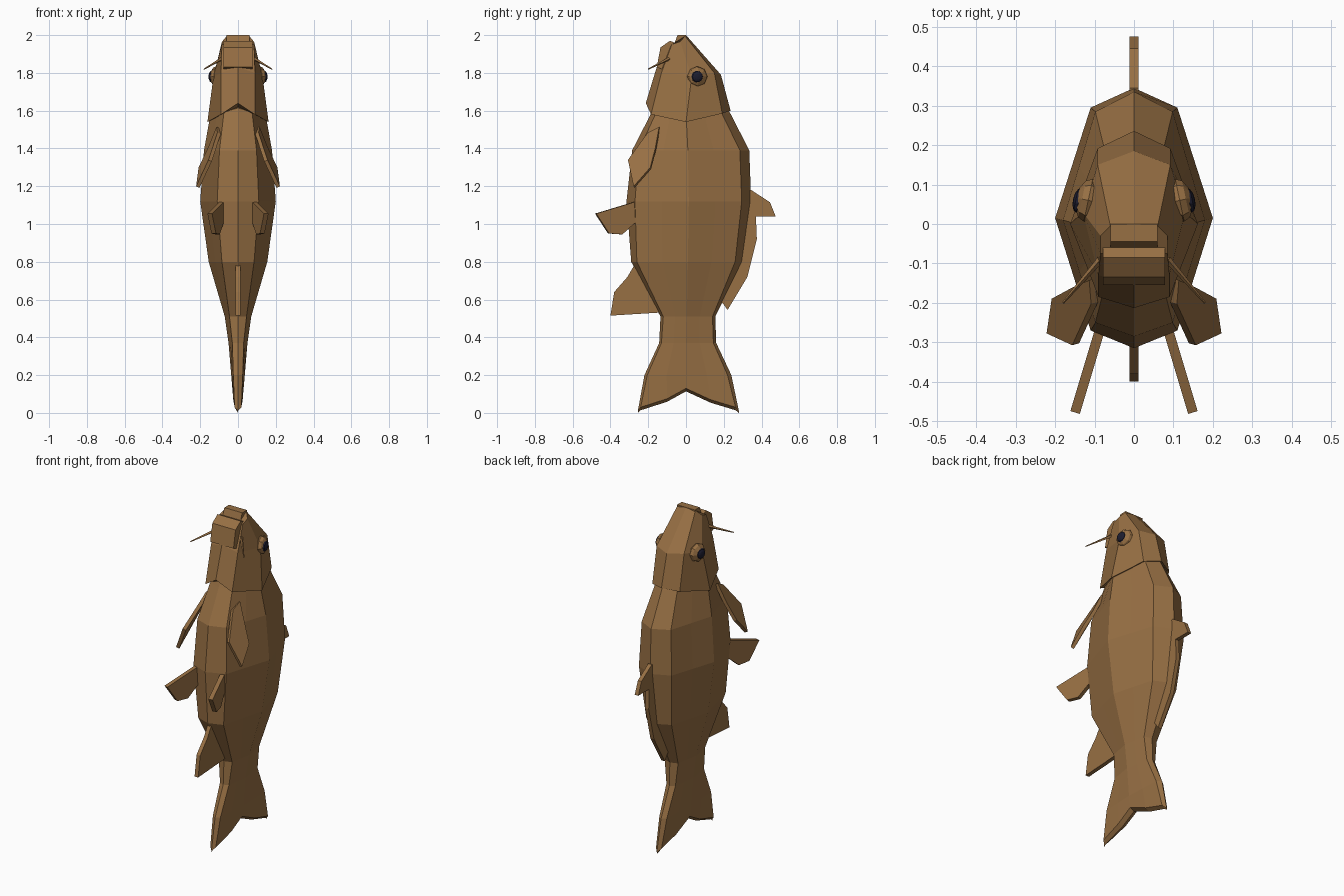
import bpy, bmesh, math
from mathutils import Vector

if "Cube" in bpy.data.objects:
    bpy.data.objects.remove(bpy.data.objects["Cube"])


def material(name, rgb):
    m = bpy.data.materials.new(name)
    m.diffuse_color = (*rgb, 1)
    m.use_nodes = True
    m.node_tree.nodes["Principled BSDF"].inputs["Base Color"].default_value = m.diffuse_color
    return m


BROWN = material("golden brown", (0.31, 0.16, 0.057))
NAVY = material("dark navy", (0.012, 0.012, 0.028))


def finish(name, bm, mat):
    bmesh.ops.remove_doubles(bm, verts=bm.verts, dist=0.0005)
    bmesh.ops.recalc_face_normals(bm, faces=bm.faces)
    me = bpy.data.meshes.new(name)
    bm.to_mesh(me)
    bm.free()
    me.materials.append(mat)
    ob = bpy.data.objects.new(name, me)
    bpy.context.collection.objects.link(ob)
    return ob


def loft(name, halves):
    """Skin half rings (running back to front) mirrored across x = 0."""
    bm = bmesh.new()
    rings = []
    for half in halves:
        pts = list(half) + [(-x, y, z) for x, y, z in reversed(half[1:-1])]
        rings.append([bm.verts.new(p) for p in pts])
    n = len(rings[0])
    for a, b in zip(rings, rings[1:]):
        for i in range(n):
            j = (i + 1) % n
            bm.faces.new((a[i], a[j], b[j], b[i]))
    bm.faces.new(rings[0])
    if any(abs(p[0]) > 0.001 for p in halves[-1]):
        bm.faces.new(rings[-1])
    return finish(name, bm, BROWN)


def slab(name, pts, thick):
    """Flat fin from an outline, thickened evenly on both sides."""
    bm = bmesh.new()
    bm.faces.new([bm.verts.new(p) for p in pts])
    ob = finish(name, bm, BROWN)
    mod = ob.modifiers.new("thickness", "SOLIDIFY")
    mod.thickness, mod.offset = thick, 0
    return ob


# body and tail: z, back y, back shoulder y, middle y, belly shoulder y, belly y, shoulder x, side x
rows = [
    (1.66, 0.19, 0.15, 0.0, -0.13, -0.15, 0.06, 0.125),
    (1.585, 0.235, 0.19, 0.0, -0.16, -0.185, 0.075, 0.145),
    (1.39, 0.335, 0.285, 0.01, -0.25, -0.285, 0.098, 0.18),
    (1.12, 0.345, 0.295, 0.015, -0.27, -0.315, 0.11, 0.2),
    (0.80, 0.30, 0.26, 0.01, -0.26, -0.29, 0.085, 0.155),
    (0.51, 0.155, 0.14, 0.005, -0.12, -0.135, 0.045, 0.07),
    (0.37, 0.16, 0.145, 0.0, -0.13, -0.142, 0.03, 0.05),
    (0.20, 0.24, 0.22, 0.0, -0.205, -0.22, 0.025, 0.036),
]


def mid(a, b):
    return tuple((p + q) / 2 for p, q in zip(a, b))


halves = []
for z, yb, sb, ym, sf, yf, xs, w in rows:
    b, m, f = (xs, sb, z), (w, ym, z), (xs, sf, z)
    halves.append([(0, yb, z), b, mid(b, m), m, mid(m, f), f, (0, yf, z)])
# forked tail edge, then closed to a thin ridge
fork_y = (0.28, 0.262, 0.13, 0.0, -0.10, -0.24, -0.255)
fork_z = (0.01, 0.03, 0.07, 0.13, 0.075, 0.03, 0.01)
fork_x = (0, 0.018, 0.025, 0.027, 0.025, 0.018, 0)
halves.append(list(zip(fork_x, fork_y, fork_z)))
halves.append([(0, y, max(0, z - 0.016)) for y, z in zip(fork_y, fork_z)])
loft("body", halves)

# head with the gill cover overlapping the body
loft("head", [
    [(0, 0.0, 2.0), (0.06, -0.005, 1.995), (0.085, -0.03, 1.965), (0.085, -0.075, 1.95), (0, -0.08, 1.955)],
    [(0, 0.185, 1.79), (0.092, 0.15, 1.80), (0.13, 0.03, 1.78), (0.09, -0.13, 1.80), (0, -0.155, 1.83)],
    [(0, 0.236, 1.60), (0.092, 0.192, 1.585), (0.162, 0.0, 1.54), (0.09, -0.185, 1.58), (0, -0.213, 1.64)],
    [(0, 0.20, 1.61), (0.07, 0.165, 1.60), (0.138, 0.0, 1.55), (0.07, -0.155, 1.59), (0, -0.175, 1.62)],
])

# upper lip and lower jaw: side profiles spanning the snout
for name, hw, prof in (
    ("upper_lip", 0.06, [(0.0, 2.0), (-0.045, 2.0), (-0.06, 1.96), (0.0, 1.93)]),
    ("lower_jaw", 0.078, [(-0.06, 1.96), (-0.085, 1.97), (-0.135, 1.935), (-0.155, 1.83), (-0.07, 1.80)]),
):
    slab(name, [(0, y, z) for y, z in prof], hw * 2)

# single fins on the centre line
slab("dorsal_fin", [(0, y, z) for y, z in (
    (0.28, 1.16), (0.345, 1.18), (0.445, 1.115), (0.475, 1.04), (0.37, 1.04),
    (0.375, 0.92), (0.325, 0.72), (0.22, 0.545), (0.195, 0.58), (0.14, 0.62), (0.25, 0.85))], 0.024)
slab("anal_fin", [(0, y, z) for y, z in (
    (-0.25, 0.79), (-0.275, 0.78), (-0.31, 0.72), (-0.38, 0.64), (-0.40, 0.515),
    (-0.155, 0.53), (-0.11, 0.54))], 0.024)

# paired parts
for s, side in ((1, "right"), (-1, "left")):
    slab("pectoral_fin_" + side, [(s * x, y, z) for x, y, z in (
        (0.105, -0.14, 1.51), (0.10, -0.20, 1.48), (0.148, -0.305, 1.335),
        (0.213, -0.275, 1.195), (0.20, -0.187, 1.295), (0.15, -0.16, 1.40))], 0.02)
    slab("pelvic_fin_" + side, [(s * (0.09 + (-y - 0.28) * 0.3), y, z) for y, z in (
        (-0.23, 1.12), (-0.28, 1.115), (-0.478, 1.055), (-0.41, 0.95),
        (-0.34, 0.945), (-0.28, 1.0), (-0.23, 1.03))], 0.025)

    # barbel: thin tapered three-sided whisker
    a, b = Vector((s * 0.085, -0.09, 1.875)), Vector((s * 0.18, -0.20, 1.82))
    bm = bmesh.new()
    bmesh.ops.create_cone(bm, segments=4, radius1=0.009, radius2=0.003,
                          depth=(b - a).length, cap_ends=True)
    ob = finish("barbel_" + side, bm, BROWN)
    ob.location = (a + b) / 2
    ob.rotation_euler = (b - a).to_track_quat("Z", "Y").to_euler()

    # eye rim and pupil: flattened spheres facing sideways
    for name, seg, rad, depth, x, mat in (("eye", 8, 0.055, 0.032, 0.116, BROWN),
                                          ("pupil", 10, 0.032, 0.015, 0.14, NAVY)):
        bm = bmesh.new()
        bmesh.ops.create_uvsphere(bm, u_segments=seg, v_segments=6, radius=1)
        ob = finish(name + "_" + side, bm, mat)
        ob.scale = (rad, rad, depth)
        ob.rotation_euler = (0, math.pi / 2, s * math.radians(12))
        ob.location = (s * x, 0.06, 1.78)
